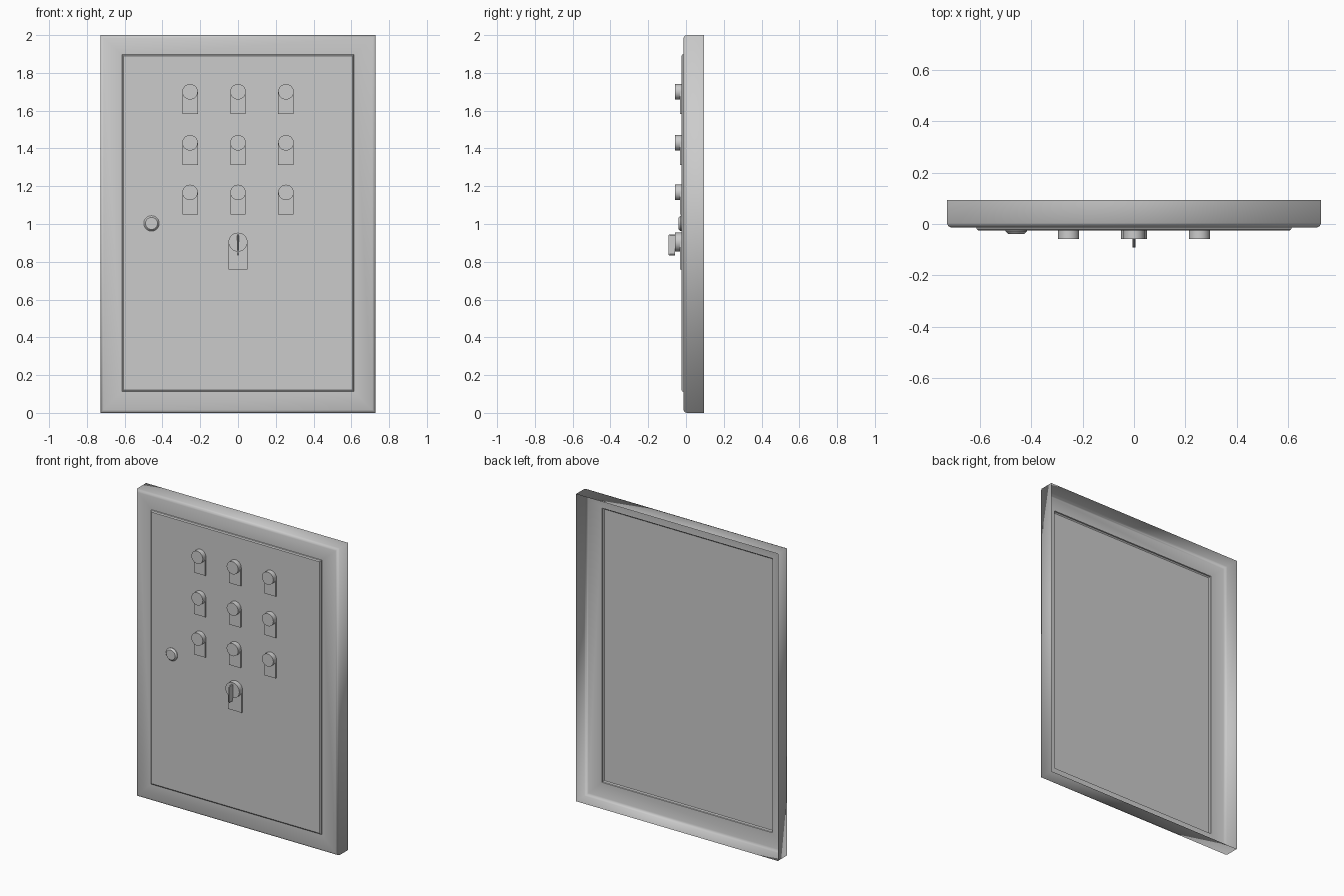
import bpy, bmesh, math

cube = bpy.data.objects.get("Cube")
if cube:
    bpy.data.objects.remove(cube)

grey = bpy.data.materials.new("matte_grey")
grey.use_nodes = True
GREY = (0.6, 0.6, 0.6, 1)
grey.diffuse_color = GREY
grey.node_tree.nodes["Principled BSDF"].inputs["Base Color"].default_value = GREY

FACE = -0.025    # front plane of the door
PLATE = -0.033   # front plane of the escutcheon plates
KNOB = -0.058    # front plane of the knobs


def loft(name, rings, cap=True, smooth=False):
    """Skin a series of equal-length rings, optionally closing the last one."""
    bm = bmesh.new()
    loops = [[bm.verts.new(p) for p in ring] for ring in rings]
    n = len(loops[0])
    for a, b in zip(loops, loops[1:]):
        for i in range(n):
            j = (i + 1) % n
            bm.faces.new((a[i], a[j], b[j], b[i]))
    if cap:
        bm.faces.new(loops[-1])
    for f in bm.faces:
        f.smooth = smooth
    mesh = bpy.data.meshes.new(name)
    bm.to_mesh(mesh)
    bm.free()
    mesh.materials.append(grey)
    obj = bpy.data.objects.new(name, mesh)
    bpy.context.collection.objects.link(obj)
    return obj


def rect(half, low, high, y):
    return [(-half, y, low), (half, y, low), (half, y, high), (-half, y, high)]


def circle(x, z, r, y, n=32):
    return [(x + r * math.cos(t), y, z + r * math.sin(t))
            for t in (2 * math.pi * i / n for i in range(n))]


def arch(x, z, r, bottom, y, n=16):
    """Half-round top over a straight-sided plate."""
    top = [(x + r * math.cos(t), y, z + r * math.sin(t))
           for t in (math.pi * i / n for i in range(n + 1))]
    return top + [(x - r, y, bottom), (x + r, y, bottom)]


def smooth_sides(obj):
    bpy.ops.object.select_all(action='DESELECT')
    obj.select_set(True)
    bpy.context.view_layer.objects.active = obj
    bpy.ops.object.shade_smooth_by_angle(angle=math.radians(30))


def plated_knob(name, x, z, r, drop):
    plate = loft(name + "_plate", [arch(x, z, r, z - drop, y) for y in (FACE, PLATE)])
    knob = loft(name + "_knob", [circle(x, z, r, y) for y in (PLATE, KNOB)])
    smooth_sides(plate)
    smooth_sides(knob)


# Open-backed surround with a softened front edge
W = 0.728
edge = [(0, 0.094), (0, 0.004), (0.005, -0.008), (0.016, -0.013)]
opening = rect(0.614, 0.112, 1.898, -0.013)
loft("frame", [rect(W - i, i, 2 - i, y) for i, y in edge] + [opening],
     cap=False, smooth=True)

# Raised door with a bevelled border
loft("door", [opening, rect(0.612, 0.114, 1.896, -0.02),
              rect(0.605, 0.121, 1.889, FACE)])

# Three by three grid of plated knobs
for row, z in enumerate((1.70, 1.43, 1.167)):
    for col in range(3):
        plated_knob(f"lock_{row + 1}_{col + 1}", (col - 1) * 0.254, z, 0.041, 0.118)

# Larger main lock with a thin turning grip
plated_knob("main_lock", 0, 0.904, 0.05, 0.144)
grip = [(0.94, -0.004), (0.945, 0), (0.94, 0.004), (0.84, 0.006),
        (0.832, 0), (0.84, -0.006)]
loft("turn_grip", [[(x, KNOB, z) for z, x in grip],
                   [(x, -0.088, z) for z, x in grip],
                   [(x * 0.7, -0.092, 0.888 + (z - 0.888) * 0.93) for z, x in grip]])

# Tapered door button
button = loft("door_button", [circle(-0.458, 1.003, r, y)
                              for r, y in ((0.041, FACE), (0.041, -0.029), (0.032, -0.039))])
smooth_sides(button)

# Consistent outward normals on every part
for obj in bpy.context.collection.objects:
    if obj.type == 'MESH' and obj.data.materials and obj.data.materials[0] == grey:
        bm = bmesh.new()
        bm.from_mesh(obj.data)
        bm.normal_update()
        front = sum(f.normal.y * f.calc_area() for f in bm.faces)
        if front > 0:
            bmesh.ops.reverse_faces(bm, faces=bm.faces)
        bm.to_mesh(obj.data)
        bm.free()
